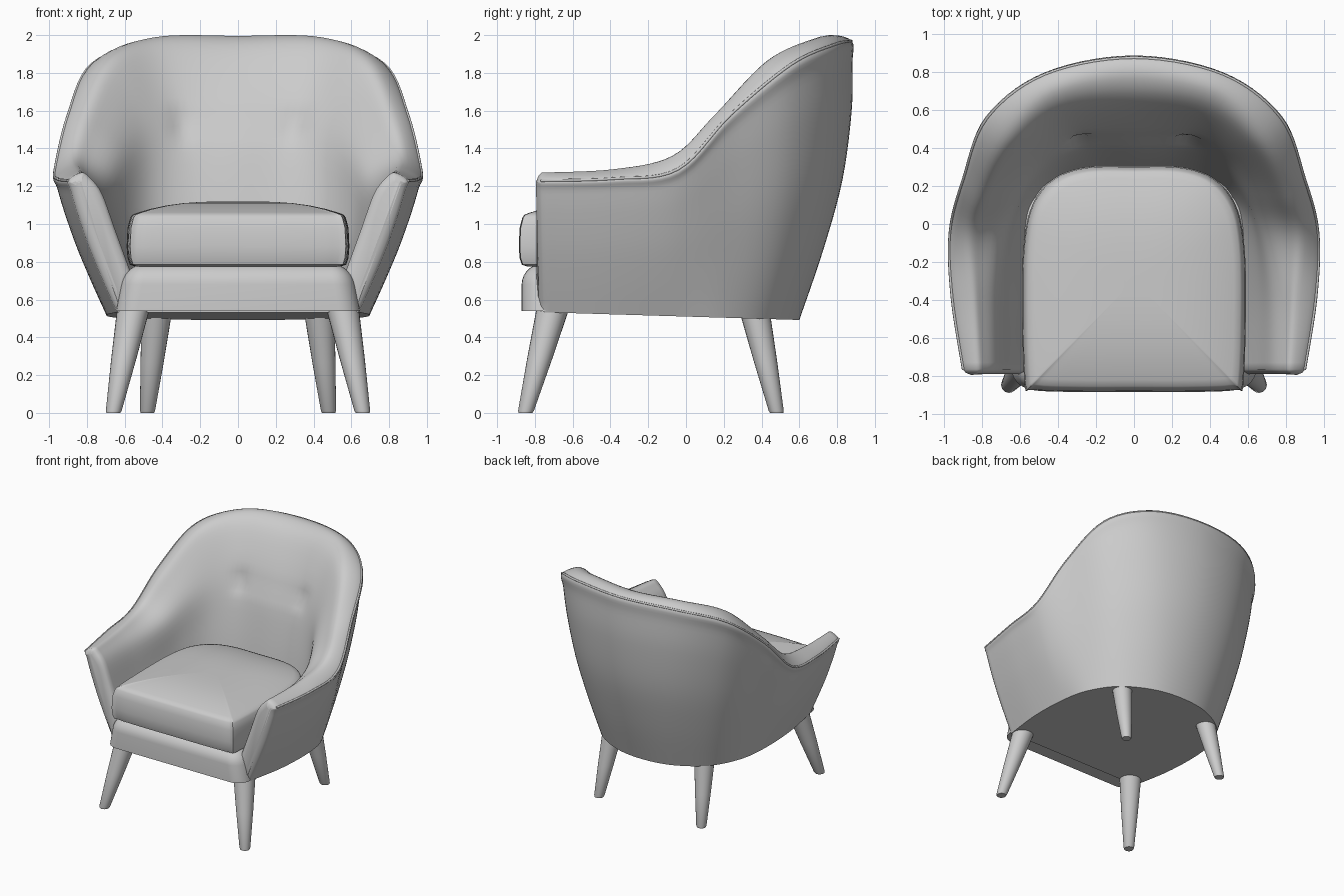
import bpy, bmesh, math
from mathutils import Vector

if "Cube" in bpy.data.objects:
    bpy.data.objects.remove(bpy.data.objects["Cube"])


def catmull(pts, n, closed=False):
    """Smooth curve through points, n samples per span."""
    k, out = len(pts), []
    for i in range(k if closed else k - 1):
        if closed:
            a, b, c, d = (pts[(i + j) % k] for j in (-1, 0, 1, 2))
        else:
            a, b, c, d = pts[max(i - 1, 0)], pts[i], pts[i + 1], pts[min(i + 2, k - 1)]
        for s in range(n):
            t = s / n
            out.append(0.5 * (2 * b + (c - a) * t + (2 * a - 5 * b + 4 * c - d) * t * t
                              + (3 * b - a - 3 * c + d) * t ** 3))
    if not closed:
        out.append(pts[-1].copy())
    return out


def finish(bm, name, angle=40):
    bmesh.ops.recalc_face_normals(bm, faces=bm.faces[:])
    me = bpy.data.meshes.new(name)
    bm.to_mesh(me)
    bm.free()
    me.polygons.foreach_set("use_smooth", [True] * len(me.polygons))
    me.set_sharp_from_angle(angle=math.radians(angle))
    ob = bpy.data.objects.new(name, me)
    bpy.context.collection.objects.link(ob)
    return ob


def loft(rings, name, angle=40):
    """Closed rings skinned together with capped ends."""
    bm = bmesh.new()
    vs = [[bm.verts.new(p) for p in r] for r in rings]
    n = len(vs[0])
    for a, b in zip(vs, vs[1:]):
        for i in range(n):
            bm.faces.new((a[i], a[(i + 1) % n], b[(i + 1) % n], b[i]))
    bm.faces.new(vs[0])
    bm.faces.new(vs[-1])
    return finish(bm, name, angle)


def rail(half, n=7):
    """Half rail from arm front to back centre, mirrored and smoothed."""
    h = [Vector(p) for p in half]
    return catmull(h + [Vector((-p.x, p.y, p.z)) for p in h[-2::-1]], n)


# Shell rails running from one arm front round the back to the other
base = rail([(x, y, 0.51 - 0.03 * y) for x, y in
             [(.64, -.75), (.69, -.4), (.69, -.05), (.64, .2), (.5, .42), (.26, .56), (0, .6)]])
seam = rail([(.90, -.765, 1.23), (.96, -.38, 1.24), (.97, -.04, 1.29), (.90, .24, 1.58),
             (.775, .56, 1.845), (.47, .79, 1.95), (0, .878, 1.968)])
crest = rail([(.83, -.765, 1.272), (.86, -.38, 1.29), (.88, -.07, 1.36), (.82, .15, 1.575),
              (.69, .44, 1.87), (.43, .69, 1.985), (0, .765, 1.99)])
upper = rail([(.72, -.765, 1.16), (.72, -.38, 1.17), (.68, -.06, 1.23), (.60, .16, 1.37),
              (.47, .34, 1.49), (.28, .435, 1.52), (0, .44, 1.52)])
low = rail([(x, y, .72) for x, y in
            [(.56, -.765), (.575, -.4), (.565, -.02), (.515, .15), (.40, .25), (.22, .29), (0, .295)]])

# Upholstered shell: cross-sections through the rails
bm = bmesh.new()
grid = []
for b, s, c, u, l in zip(base, seam, crest, upper, low):
    sec = [b]
    for t in (.25, .5, .75, .92):
        p = b.lerp(s, t)
        g = math.sin(math.pi * t)
        sec.append(p + Vector((p.x * .025 * g, max(p.y, 0) * .12 * g, 0)))
    back = max(u.y, 0) / .46
    roll = c.lerp(u, .42) + Vector((0, 0, .18 * (c.z - u.z)))
    belly = u.lerp(l, .45) + Vector((0, -.02 * back, 0))
    sec += [s, c, roll, u, belly, l]
    pts = catmull(sec, 5)
    for p in pts[32:]:
        # Tufted dents and the crease joining them
        for sx in (-.3, .3):
            d = (p - Vector((sx, .45, 1.52))).length
            p.y += .035 * math.exp(-(d / .06) ** 2)
        if p.y > .3:
            p.y += .014 * math.exp(-((p.z - 1.54) / .045) ** 2 - (p.x / .36) ** 8)
    grid.append([bm.verts.new(p) for p in pts])
for a, b in zip(grid, grid[1:]):
    for i in range(len(a) - 1):
        bm.faces.new((a[i], a[i + 1], b[i + 1], b[i]))
caps = [bm.faces.new(grid[0]), bm.faces.new(grid[-1])]
bm.faces.new([r[0] for r in grid])
bm.faces.new([r[-1] for r in grid])
bm.faces.new((grid[0][0], grid[-1][0], grid[-1][-1], grid[0][-1]))
bmesh.ops.recalc_face_normals(bm, faces=bm.faces[:])
# Softly padded arm fronts
for thick, depth in ((.015, .016), (.03, .012)):
    bmesh.ops.inset_individual(bm, faces=caps, thickness=thick, depth=depth)
finish(bm, "shell", 50)

# Piping along the outer seam
cu = bpy.data.curves.new("seam_piping", 'CURVE')
cu.dimensions = '3D'
cu.bevel_depth = .008
cu.bevel_resolution = 2
cu.use_fill_caps = True
sp = cu.splines.new('POLY')
sp.points.add(len(seam) - 1)
for q, p in zip(sp.points, seam):
    q.co = (p.x * .998, p.y - .003, p.z, 1)
bpy.context.collection.objects.link(bpy.data.objects.new("seam_piping", cu))

# Padded seat rail under the cushion
bm = bmesh.new()
bmesh.ops.create_cube(bm, size=1)
for v in bm.verts:
    top = v.co.z > 0
    v.co = ((.60 if top else .645) * (1 if v.co.x > 0 else -1),
            .15 if v.co.y > 0 else -.87,
            .79 if top else .54)
edges = [e for e in bm.edges if max(v.co.z for v in e.verts) > .7]
bmesh.ops.bevel(bm, geom=edges, offset=.11, segments=7, profile=.5, affect='EDGES')
finish(bm, "seat_rail")

# Seat cushion: U-shaped outline, domed top
half = [(0, -.88), (.3, -.88), (.53, -.87), (.572, -.83), (.585, -.4), (.575, -.1),
        (.53, .1), (.42, .235), (.25, .295), (0, .3)]
out = [Vector((x, y, 0)) for x, y in half]
out = catmull(out + [Vector((-p.x, p.y, 0)) for p in out[-2:0:-1]], 5, True)
centre = Vector((0, -.3, 0))
levels = [(.93, .775), (.98, .785), (1, .82), (1.008, .88), (1, .98), (.975, 1.035), (.955, 1.05)]
levels += [(s, 1.05 + .07 * (1 - (s / .955) ** 3)) for s in (.9, .8, .65, .5, .35, .2, .08)]
loft([[centre + (p - centre) * s + Vector((0, 0, z)) for p in out] for s, z in levels],
     "seat_cushion", 35)


# Tapered splayed legs
def leg(name, foot, top, r0, r1):
    foot, top = Vector(foot), Vector(top)
    rings = []
    for t, k in [(0, .9), (.02, 1), (.5, 1.03), (1, 1)]:
        c, r = foot.lerp(top, t), (r0 + (r1 - r0) * t) * k
        rings.append([c + Vector((r * math.cos(a * math.tau / 24), r * math.sin(a * math.tau / 24), 0))
                      for a in range(24)])
    loft(rings, name)


for side, s in (("left", -1), ("right", 1)):
    leg("front_leg_" + side, (s * .66, -.85, 0), (s * .55, -.70, .57), .041, .088)
    leg("rear_leg_" + side, (s * .48, .48, 0), (s * .43, .365, .53), .039, .08)
